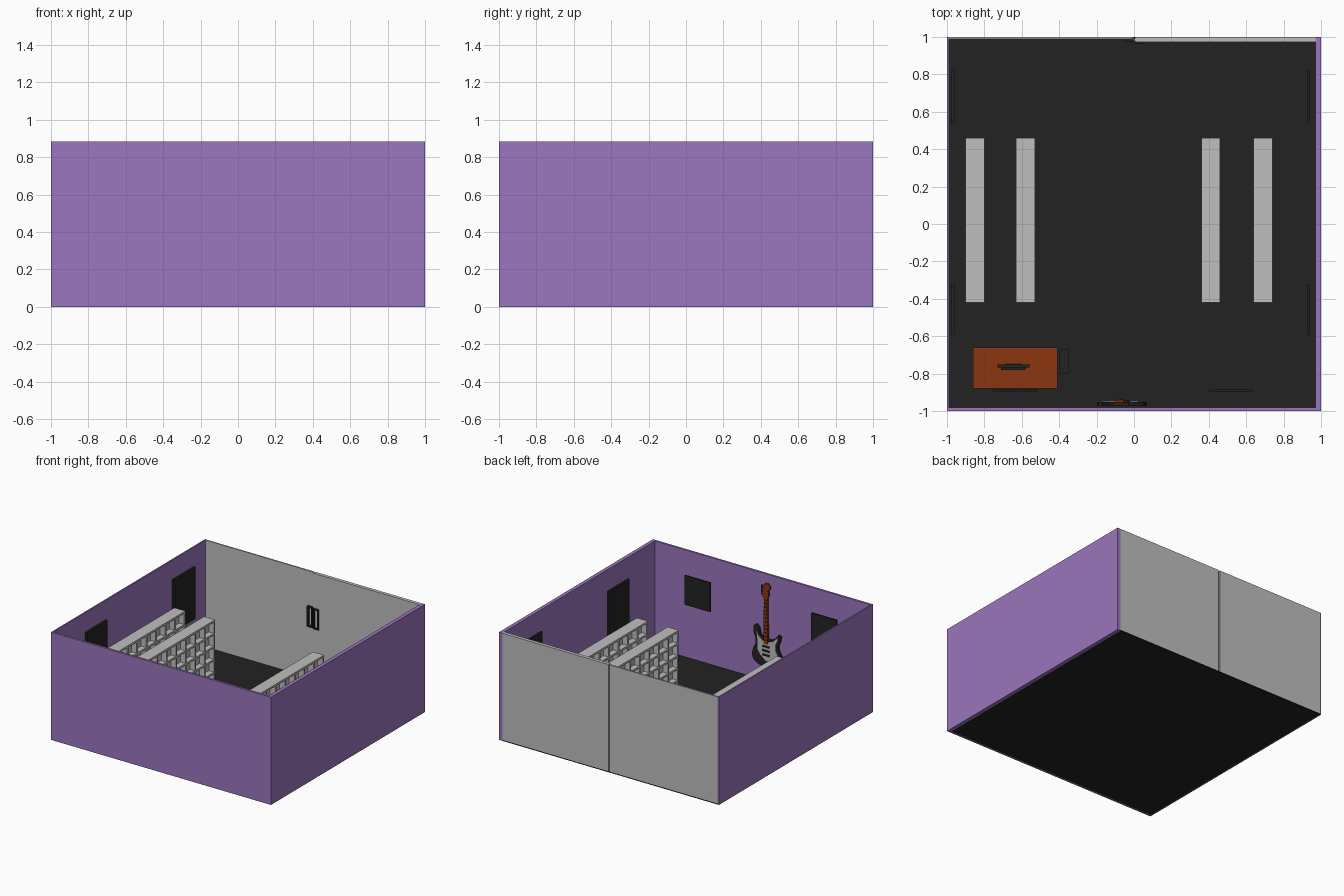
import bpy, bmesh, math
from mathutils import Vector

cube = bpy.data.objects.get("Cube")
if cube:
    bpy.data.objects.remove(cube, do_unlink=True)


def material(name, rgb):
    m = bpy.data.materials.new(name)
    m.use_nodes = True
    m.diffuse_color = (*rgb, 1)
    m.node_tree.nodes["Principled BSDF"].inputs["Base Color"].default_value = (*rgb, 1)
    return m


PURPLE = material("purple paint", (0.328, 0.181, 0.509))
BLACK = material("matte black", (0.016, 0.016, 0.016))
GREY = material("light grey", (0.52, 0.52, 0.52))
WOOD = material("orange wood", (0.258, 0.037, 0.005))


def finish(name, bm, mat):
    bmesh.ops.recalc_face_normals(bm, faces=bm.faces)
    me = bpy.data.meshes.new(name)
    bm.to_mesh(me)
    bm.free()
    me.materials.append(mat)
    ob = bpy.data.objects.new(name, me)
    bpy.context.collection.objects.link(ob)
    return ob


def add_box(bm, x0, x1, y0, y1, z0, z1):
    vs = bmesh.ops.create_cube(bm, size=1)["verts"]
    for v in vs:
        v.co = Vector(((x0 + x1) / 2 + v.co.x * (x1 - x0),
                       (y0 + y1) / 2 + v.co.y * (y1 - y0),
                       (z0 + z1) / 2 + v.co.z * (z1 - z0)))


def boxes(name, mat, *dims):
    bm = bmesh.new()
    for d in dims:
        add_box(bm, *d)
    return finish(name, bm, mat)


def plate(name, mat, outline, y0, y1):
    """Extrude an x-z outline along y."""
    bm = bmesh.new()
    f = bm.faces.new([bm.verts.new((x, y0, z)) for x, z in outline])
    r = bmesh.ops.extrude_face_region(bm, geom=[f])
    for v in r["geom"]:
        if isinstance(v, bmesh.types.BMVert):
            v.co.y = y1
    return finish(name, bm, mat)


H = 0.885

# Room shell
boxes("floor", BLACK, (-0.99, 0.97, -0.98, 1, 0, 0.008))
boxes("front_wall", PURPLE, (-1, 1, -1, -0.982, 0, H))
boxes("right_wall", PURPLE, (-1, -0.988, -0.982, 1, 0, H))
boxes("left_wall", PURPLE, (0.97, 1, -0.982, 1, 0, H))

# Double doors with a narrow gap backed by a stop
boxes("right_door", GREY, (-0.988, -0.006, 0.988, 1, 0.008, H))
boxes("left_door", GREY, (0.006, 0.97, 0.972, 1, 0.008, H))
boxes("door_stop", GREY, (-0.006, 0.006, 0.98, 0.99, 0.008, H))


def handle(name, x0, x1, y0, y1):
    t = 0.013
    boxes(name, BLACK,
          (x0, x0 + t, y0, y1, 0.43, 0.6), (x1 - t, x1, y0, y1, 0.43, 0.6),
          (x0 + t, x1 - t, y0, y1, 0.43, 0.43 + t),
          (x0 + t, x1 - t, y0, y1, 0.6 - t, 0.6))


handle("right_door_handle", -0.056, -0.006, 0.972, 0.988)
handle("left_door_handle", 0.006, 0.056, 0.962, 0.972)


# Record racks: grid of cubbies open on both sides of a middle panel
def rack(name, x0, x1, top, cols=7, rows=5):
    y0, y1, z0, t = -0.42, 0.46, 0.008, 0.016
    xm = (x0 + x1) / 2
    dims = [(xm - 0.004, xm + 0.004, y0 + t, y1 - t, z0 + t, top - t)]
    for i in range(cols + 1):
        y = y0 + (y1 - y0 - t) * i / cols
        dims.append((x0, x1, y, y + t, z0, top))
    for j in range(rows + 1):
        z = z0 + (top - z0 - t) * j / rows
        dims.append((x0, x1, y0, y1, z, z + t))
    boxes(name, GREY, *dims)


rack("right_outer_rack", -0.90, -0.80, 0.555)
rack("right_inner_rack", -0.63, -0.53, 0.555)
rack("left_inner_rack", 0.36, 0.46, 0.53)
rack("left_outer_rack", 0.64, 0.74, 0.53)

# Wall posters
for i, (y0, y1) in enumerate([(0.54, 0.82), (-0.59, -0.32)]):
    boxes(f"right_poster_{i + 1}", BLACK, (-0.978, -0.96, y0, y1, 0.31, 0.735))
    boxes(f"left_poster_{i + 1}", BLACK, (0.925, 0.942, y0, y1, 0.31, 0.735))
boxes("front_poster_left", BLACK, (0.40, 0.63, -0.897, -0.883, 0.49, 0.73))
boxes("front_poster_right", BLACK, (-0.75, -0.52, -0.897, -0.883, 0.49, 0.73))

# Counter, screen and computer case
boxes("counter", WOOD, (-0.86, -0.41, -0.88, -0.66, 0.008, 0.3))
boxes("screen", BLACK, (-0.73, -0.56, -0.768, -0.752, 0.335, 0.45),
      (-0.71, -0.58, -0.78, -0.768, 0.35, 0.435),
      (-0.655, -0.635, -0.776, -0.764, 0.305, 0.35),
      (-0.69, -0.6, -0.78, -0.745, 0.3, 0.307))
boxes("computer_case", BLACK, (-0.40, -0.35, -0.80, -0.67, 0.008, 0.16))

# Guitar on the front wall
body = [(-0.065, 0.135), (-0.125, 0.14), (-0.175, 0.165), (-0.198, 0.21),
        (-0.195, 0.255), (-0.172, 0.295), (-0.168, 0.335), (-0.188, 0.38),
        (-0.192, 0.415), (-0.172, 0.425), (-0.135, 0.385), (-0.105, 0.365),
        (-0.03, 0.365), (-0.005, 0.395), (0.005, 0.44), (0.028, 0.465),
        (0.052, 0.45), (0.055, 0.40), (0.035, 0.35), (0.034, 0.31),
        (0.058, 0.26), (0.07, 0.215), (0.055, 0.17), (0.005, 0.14)]
plate("guitar_body", BLACK, body, -0.972, -0.953)
guard = [(-0.06, 0.19), (-0.12, 0.185), (-0.16, 0.205), (-0.175, 0.245),
         (-0.152, 0.29), (-0.15, 0.34), (-0.17, 0.385), (-0.17, 0.405),
         (-0.13, 0.365), (-0.095, 0.35), (-0.03, 0.35), (0.005, 0.38),
         (0.022, 0.41), (0.012, 0.33), (0.015, 0.27), (-0.01, 0.23)]
plate("guitar_pickguard", GREY, guard, -0.953, -0.947)
plate("guitar_neck", WOOD, [(-0.084, 0.33), (-0.044, 0.33), (-0.05, 0.70), (-0.078, 0.70)],
      -0.958, -0.94)
head = [(-0.078, 0.70), (-0.05, 0.70), (-0.032, 0.728), (-0.036, 0.76),
        (-0.042, 0.80), (-0.055, 0.824), (-0.085, 0.826), (-0.105, 0.808),
        (-0.103, 0.785), (-0.088, 0.775), (-0.094, 0.735)]
plate("guitar_headstock", WOOD, head, -0.955, -0.94)
boxes("guitar_frets", BLACK,
      *[(-0.079, -0.049, -0.94, -0.937, z, z + 0.005)
        for z in [0.36 + 0.03 * i for i in range(12)]])
boxes("guitar_pickups", BLACK,
      *[(-0.095, -0.033, -0.947, -0.94, z, z + 0.014) for z in (0.23, 0.265, 0.30)])
boxes("guitar_tuners", BLACK,
      *[(-0.034, -0.02, -0.952, -0.943, z, z + 0.008)
        for z in [0.728 + 0.014 * i for i in range(6)]])
